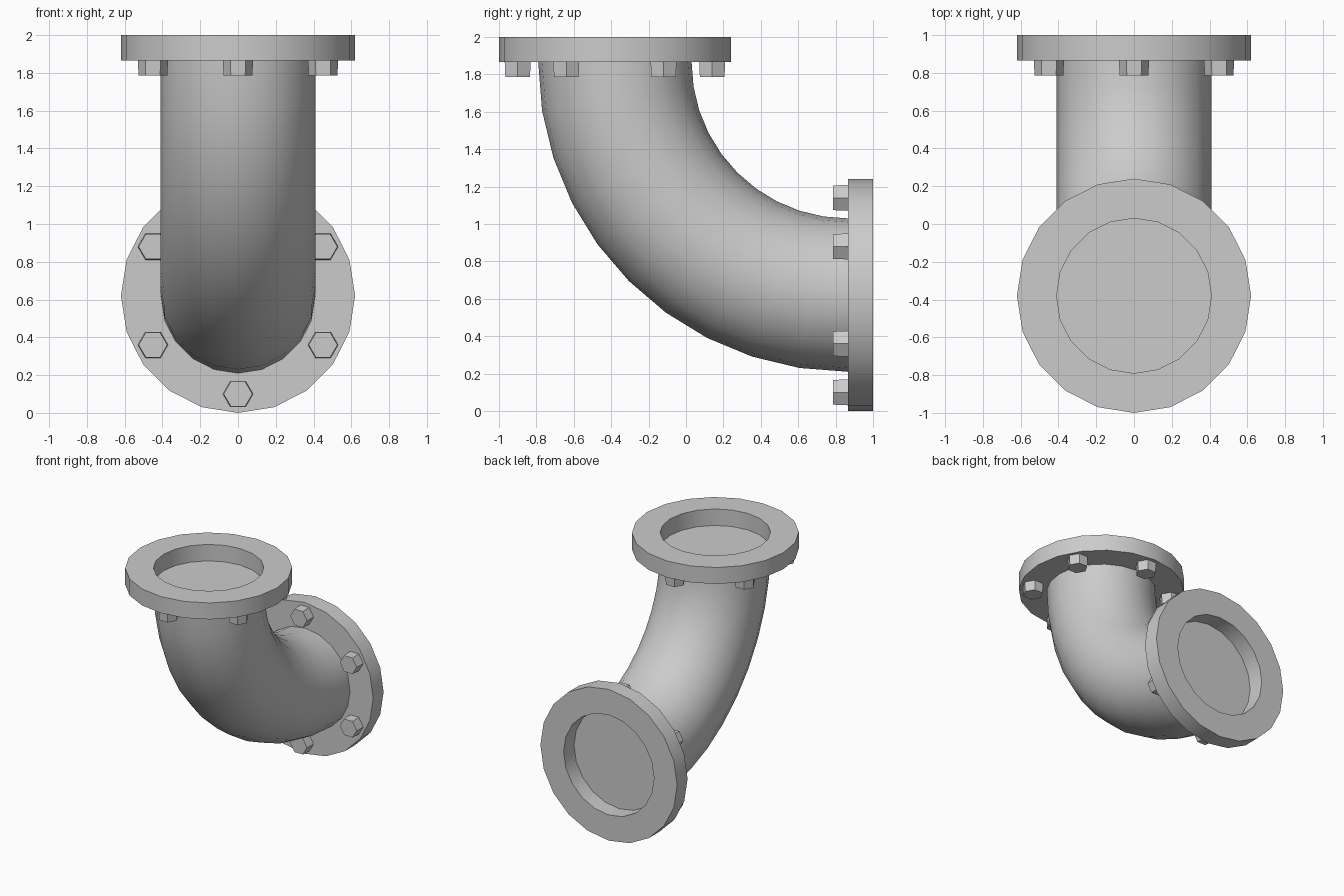
import bpy, bmesh
from math import pi, cos, sin, radians
from mathutils import Matrix, Vector

if "Cube" in bpy.data.objects:
    bpy.data.objects.remove(bpy.data.objects["Cube"])

SIDES = 20
PIPE_R, FLANGE_R, FLANGE_T = 0.41, 0.62, 0.135
BOLT_RING, BOLT_R, BOLT_H = 0.52, 0.08, 0.08


def finish(name, bm, matrix=Matrix()):
    bmesh.ops.recalc_face_normals(bm, faces=bm.faces)
    mesh = bpy.data.meshes.new(name)
    bm.to_mesh(mesh)
    bm.free()
    mesh.transform(matrix)
    ob = bpy.data.objects.new(name, mesh)
    bpy.context.collection.objects.link(ob)
    bpy.ops.object.select_all(action='DESELECT')
    ob.select_set(True)
    bpy.context.view_layer.objects.active = ob
    bpy.ops.object.shade_smooth_by_angle(angle=radians(35))
    return ob


# Elbow: circle swept a quarter turn, closed at both ends
bm = bmesh.new()
circle = bmesh.ops.create_circle(bm, segments=SIDES, radius=PIPE_R,
                                 matrix=Matrix.Translation((0, -0.38, 1.865)))
bmesh.ops.spin(bm, geom=circle["verts"] + bm.edges[:], cent=(0, 0.865, 1.865),
               axis=(1, 0, 0), angle=pi / 2, steps=10)
bmesh.ops.remove_doubles(bm, verts=bm.verts, dist=0.0005)
bmesh.ops.holes_fill(bm, edges=[e for e in bm.edges if e.is_boundary], sides=0)
finish("elbow_pipe", bm)


# Flange ring: rectangular section lathed around local z, outer face at z = 0
def flange(name, matrix):
    bm = bmesh.new()
    section = [(PIPE_R, 0), (FLANGE_R, 0), (FLANGE_R, -FLANGE_T), (PIPE_R, -FLANGE_T)]
    rings = []
    for i in range(SIDES):
        a = 2 * pi * i / SIDES
        rings.append([bm.verts.new((r * cos(a), r * sin(a), z)) for r, z in section])
    for i in range(SIDES):
        p, q = rings[i], rings[(i + 1) % SIDES]
        for j in range(4):
            k = (j + 1) % 4
            bm.faces.new((p[j], q[j], q[k], p[k]))
    finish(name, bm, matrix)


# Six slightly tapered hex bolt heads on the inner side of a flange
def bolts(name, matrix):
    bm = bmesh.new()
    for i in range(6):
        a = radians(30 + 60 * i)
        pos = Vector((BOLT_RING * cos(a), BOLT_RING * sin(a), -FLANGE_T - BOLT_H / 2))
        # 90 degree turn puts hex corners on the x axis
        spin = Matrix.Rotation(pi / 2, 4, 'Z')
        bmesh.ops.create_cone(bm, cap_ends=True, segments=6, radius1=BOLT_R - 0.004,
                              radius2=BOLT_R, depth=BOLT_H,
                              matrix=Matrix.Translation(pos) @ spin)
    finish(name, bm, matrix)


top = Matrix.Translation((0, -0.38, 2))
back = Matrix.Translation((0, 1, 0.62)) @ Matrix.Rotation(-pi / 2, 4, 'X')
for label, m in (("top", top), ("back", back)):
    flange(label + "_flange", m)
    bolts(label + "_bolts", m)
